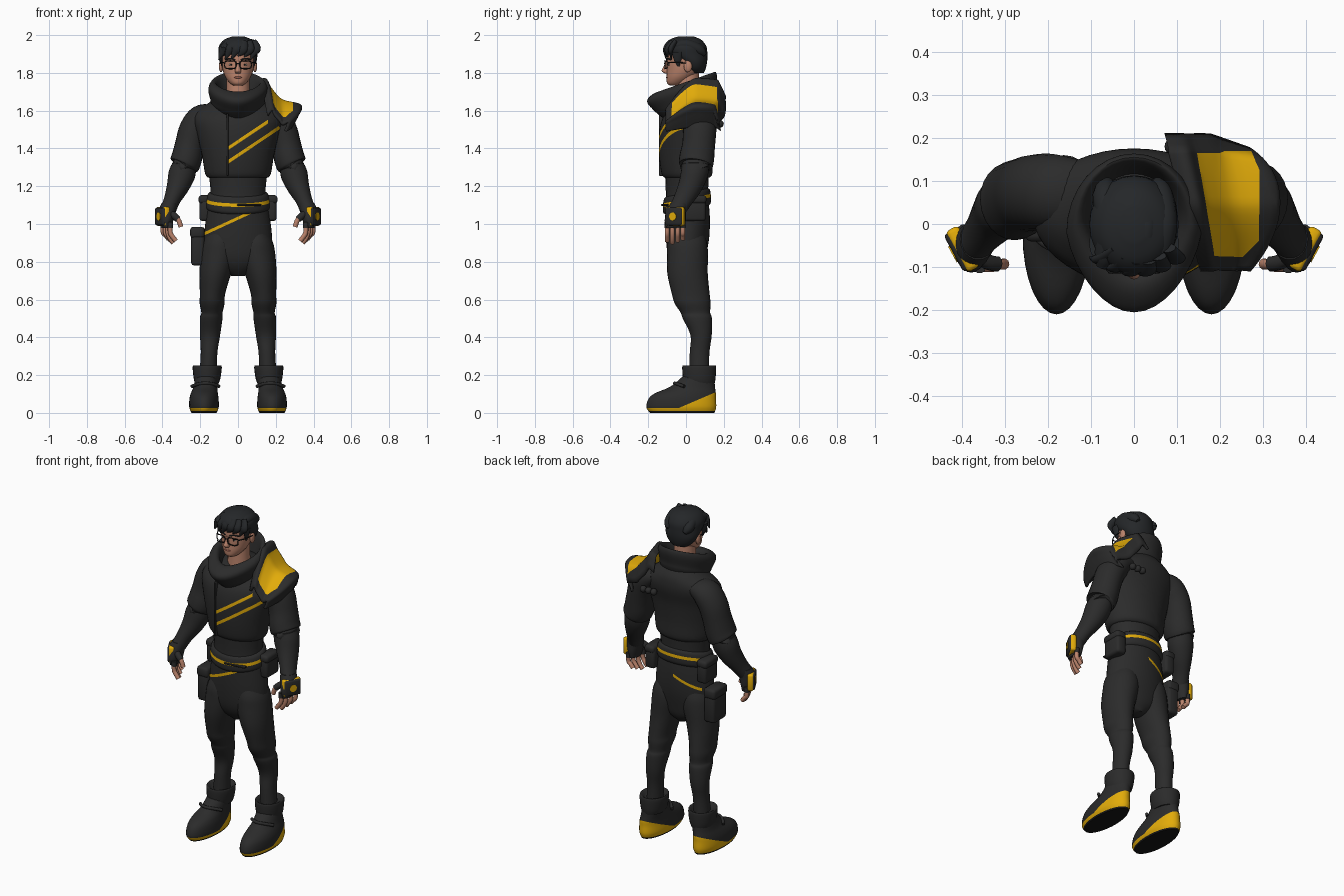
import bpy, bmesh, math
from mathutils import Vector, Matrix

if "Cube" in bpy.data.objects:
    bpy.data.objects.remove(bpy.data.objects["Cube"])


def material(name, *rgb):
    m = bpy.data.materials.new(name)
    m.use_nodes = True
    m.diffuse_color = (*rgb, 1)
    m.node_tree.nodes["Principled BSDF"].inputs["Base Color"].default_value = (*rgb, 1)
    return m


charcoal = material("charcoal cloth", .024, .024, .024)
gold = material("gold trim", .76, .41, .003)
skin = material("skin", .5, .23, .15)
hair_black = material("hair black", .018, .02, .022)
black = material("black rubber", .008, .008, .008)
lip = material("lip", .34, .12, .085)
eye_white = material("eye white", .5, .45, .4)


def finish(name, bm, mats, rule=None, cuts=(), angle=50):
    """Cut the mesh along planes, colour faces by the rule and link the object."""
    for point, normal in cuts:
        geom = bm.verts[:] + bm.edges[:] + bm.faces[:]
        bmesh.ops.bisect_plane(bm, geom=geom, plane_co=point, plane_no=normal, dist=1e-5)
    bmesh.ops.recalc_face_normals(bm, faces=bm.faces)
    if rule:
        for f in bm.faces:
            f.material_index = int(rule(f.calc_center_median()))
    me = bpy.data.meshes.new(name)
    bm.to_mesh(me)
    bm.free()
    for m in mats:
        me.materials.append(m)
    me.shade_smooth()
    me.set_sharp_from_angle(angle=math.radians(angle))
    ob = bpy.data.objects.new(name, me)
    bpy.context.collection.objects.link(ob)
    return ob


def spline(rows, steps):
    out, last = [], len(rows) - 1
    for i in range(last):
        near = [rows[min(max(i + k, 0), last)] for k in (-1, 0, 1, 2)]
        for s in range(steps):
            t = s / steps
            out.append([q + ((r - p) * t + (2 * p - 5 * q + 4 * r - u) * t * t
                             + (3 * q - p - 3 * r + u) * t ** 3) / 2
                        for p, q, r, u in zip(*near)])
    return out + [list(rows[-1])]


def loft(name, rings, mats, side=1, along=False, ref=(0, 1, 0), shear=0, point=0,
         segments=24, steps=4, rule=None, cuts=()):
    """Skin smooth elliptical rings (x, y, z, radius x, radius y), pointed at the front if asked."""
    rows = spline(rings, steps)
    bm, loops = bmesh.new(), []
    for i, (x, y, z, rx, ry) in enumerate(rows):
        a, b = Vector((1, 0, 0)), Vector((0, 1, 0))
        if along:
            t = Vector(rows[min(i + 1, len(rows) - 1)][:3]) - Vector(rows[max(i - 1, 0)][:3])
            a = Vector(ref).cross(t).normalized()
            b = t.cross(a).normalized()
        loop = []
        for k in range(segments):
            w = math.tau * k / segments
            wide = math.cos(w) * (1 - point * max(0, -math.sin(w)))
            p = Vector((x, y, z)) + a * max(rx, .001) * wide + b * max(ry, .001) * math.sin(w)
            loop.append(bm.verts.new((p.x * side, p.y, p.z + shear * p.y)))
        loops.append(loop)
    for low, high in zip(loops, loops[1:]):
        for k in range(segments):
            n = (k + 1) % segments
            bm.faces.new((low[k], low[n], high[n], high[k]))
    bm.faces.new(loops[0])
    bm.faces.new(loops[-1])
    return finish(name, bm, mats, rule, cuts)


def tube(name, points, radius, mat, **options):
    rings = [(*p, radius, radius) for p in points]
    return loft(name, rings, [mat], along=True, segments=10, **options)


def box(name, centre, size, mat, turn=0, bevel=.015):
    bm = bmesh.new()
    bmesh.ops.create_cube(bm, size=1, matrix=Matrix.Translation(centre)
                          @ Matrix.Rotation(turn, 4, "Z") @ Matrix.Diagonal((*size, 1)))
    bmesh.ops.bevel(bm, geom=bm.edges[:], offset=bevel, segments=2, affect="EDGES", profile=.5)
    return finish(name, bm, [mat])


def ball(name, centre, size, mat):
    bm = bmesh.new()
    bmesh.ops.create_uvsphere(bm, u_segments=16, v_segments=10, radius=1,
                              matrix=Matrix.Translation(centre) @ Matrix.Diagonal((*size, 1)))
    return finish(name, bm, [mat])


# Jacket with two painted chest straps: height at the middle, outer end
STRAPS, SLOPE, WIDTH = ((1.354, .22), (1.426, .16)), .67, .02


def on_strap(c):
    return c.y < 0 and any(-.05 < c.x < end and 0 < c.z - SLOPE * c.x - s < WIDTH for s, end in STRAPS)


loft("jacket", [(0, .005, 1.245, .16, .12), (0, .005, 1.27, .175, .135), (0, 0, 1.36, .19, .142),
                (0, .005, 1.47, .215, .148), (0, .022, 1.55, .235, .15), (0, .04, 1.6, .215, .135),
                (0, .05, 1.645, .15, .115), (0, .05, 1.69, .09, .08)],
     [charcoal, gold], segments=40, rule=on_strap,
     cuts=[((0, 0, s + w), (-SLOPE, 0, 1)) for s, end in STRAPS for w in (0, WIDTH)]
     + [((x, 0, 0), (1, 0, 0)) for x in (-.05, .16)])
box("jacket_placket", (-.056, -.131, 1.42), (.01, .026, .33), charcoal, bevel=.004)
loft("undershirt", [(0, .005, 1.08, .155, .115), (0, .005, 1.17, .145, .112), (0, .005, 1.3, .16, .118)], [charcoal])

# Cowl collar, pointed in front and higher at the back
loft("cowl_collar", [(0, .01, 1.595, .11, .125), (0, 0, 1.635, .14, .15), (0, -.01, 1.665, .147, .163),
                     (0, -.02, 1.71, .157, .183), (0, -.018, 1.738, .152, .18), (0, 0, 1.752, .132, .152),
                     (0, .01, 1.725, .11, .125), (0, .01, 1.62, .09, .1)],
     [charcoal], shear=.35, point=.2, segments=32)

# Trousers: the hip part carries a slanted gold strap
TILT, STRAP_Z, STRAP_W = .46, 1.022, .017
loft("trouser_hips", [(0, .005, 1.14, .15, .112), (0, .008, 1.04, .168, .118), (0, .008, .93, .18, .115),
                      (0, .005, .83, .175, .1), (0, .01, .77, .12, .08), (0, .015, .725, .035, .045)],
     [charcoal, gold], segments=36,
     rule=lambda c: 0 < c.z - TILT * c.x - STRAP_Z < STRAP_W and (c.y < 0 or abs(c.x + .085) < .075),
     cuts=[((0, 0, STRAP_Z + w), (-TILT, 0, 1)) for w in (0, STRAP_W)])
for s, word in ((1, "left"), (-1, "right")):
    loft(word + "_trouser_leg",
         [(.08, .005, 1.02, .04, .06), (.096, .006, .92, .082, .1), (.1, .008, .85, .096, .108),
          (.12, .008, .74, .084, .107), (.135, .025, .63, .067, .1), (.137, .035, .58, .066, .095),
          (.138, .05, .53, .056, .078), (.142, .06, .5, .06, .077), (.148, .08, .41, .053, .056),
          (.153, .072, .32, .044, .052), (.158, .07, .22, .045, .052)], [charcoal], side=s)

# Belt, riding higher at the back, with gold band, buckle and pouches
RISE, BAND = .2, (1.115, 1.133)
loft("belt", [(0, .005, 1.075, .158, .118), (0, .005, 1.092, .17, .127), (0, .005, 1.148, .164, .124),
              (0, .005, 1.165, .15, .113)], [charcoal, gold], segments=36, shear=RISE,
     rule=lambda c: BAND[0] < c.z - RISE * c.y < BAND[1],
     cuts=[((0, 0, z), (0, -RISE, 1)) for z in BAND])
box("belt_buckle", (.06, -.112, 1.101), (.13, .024, .009), charcoal, turn=.12, bevel=.003)
for s, word in ((1, "left"), (-1, "right")):
    box(word + "_belt_pouch", (s * .173, .045, 1.08), (.062, .12, .13), charcoal)
    box(word + "_pouch_flap", (s * .176, .045, 1.13), (.066, .126, .045), charcoal)
box("thigh_pouch", (-.213, .025, .88), (.07, .125, .2), charcoal)
box("thigh_pouch_flap", (-.215, .025, .955), (.076, .132, .06), charcoal)

# Boots with gold wedge soles and dark undersides
for s, word in ((1, "left"), (-1, "right")):
    loft(word + "_boot",
         [(.18, -.02, 0, .066, .17), (.18, -.025, .03, .078, .185), (.18, -.02, .075, .077, .178),
          (.178, -.002, .105, .071, .16), (.172, .036, .14, .063, .117), (.165, .07, .2, .06, .08)],
         [charcoal, gold, black], side=s, segments=32,
         rule=lambda c: 2 if c.z < .009 else c.z < .027 or c.z - .025 < .43 * (c.y + .04),
         cuts=[((0, 0, .009), (0, 0, 1)), ((0, 0, .027), (0, 0, 1)), ((0, -.04, .025), (0, -.43, 1))])
    loft(word + "_boot_cuff",
         [(.165, .07, .15, .06, .08), (.164, .07, .18, .07, .086), (.163, .07, .235, .077, .09),
          (.163, .07, .252, .072, .085), (.16, .07, .235, .05, .06)], [charcoal], side=s)
    tube(word + "_boot_lace", [(.245, -.01, .14), (.21, -.045, .153), (.172, -.06, .157),
                               (.135, -.045, .153), (.1, -.01, .14)], .009, charcoal, side=s)

# Arms, gloves and wrist guards
for s, word in ((1, "left"), (-1, "right")):
    loft(word + "_sleeve",
         [(.13, .075, 1.585, .05, .075), (.19, .075, 1.56, .074, .088), (.233, .073, 1.5, .078, .088),
          (.256, .067, 1.42, .077, .087), (.271, .057, 1.35, .081, .092), (.286, .052, 1.31, .078, .088),
          (.285, .052, 1.318, .05, .06)], [charcoal], side=s, along=True)
    loft(word + "_forearm",
         [(.275, .055, 1.34, .055, .07), (.295, .045, 1.27, .071, .072), (.318, .022, 1.2, .06, .064),
          (.348, -.015, 1.13, .044, .052), (.368, -.043, 1.08, .042, .046)], [charcoal], side=s, along=True)
    loft(word + "_glove",
         [(.362, -.035, 1.11, .042, .048), (.375, -.05, 1.07, .045, .052), (.378, -.057, 1.02, .036, .056),
          (.376, -.057, .98, .022, .048)], [charcoal], side=s)
    for i, finger in enumerate(("index", "middle", "ring", "little")):
        y = -.1 + .028 * i
        x = .378 + .45 * (y + .057)
        tip = .9 + .01 * abs(i - 1)
        tube(f"{word}_{finger}_finger", [(x, y, 1), (x, y, .955), (x - .014, y, tip + .02), (x - .03, y, tip)],
             .0125, skin, side=s)
        tube(f"{word}_{finger}_glove_finger", [(x, y, 1.01), (x, y, .98)], .015, charcoal, side=s)
    tube(word + "_thumb", [(.35, -.085, 1.045), (.318, -.093, 1.025), (.302, -.093, .985)], .013, skin, side=s)
    tube(word + "_glove_thumb", [(.365, -.07, 1.06), (.34, -.088, 1.045), (.318, -.093, 1.025)],
         .018, charcoal, side=s)
    turn, out = -s * .5, Vector((s * .88, -.48, 0))
    guard = Vector((s * .398, -.058, 1.04))
    box(word + "_guard_rim", guard, (.034, .108, .1), gold, turn, bevel=.01)
    box(word + "_guard_plate", guard + out * .006, (.036, .1, .094), charcoal, turn, bevel=.01)
    loft(word + "_guard_stud", [(*(guard + out * d), .021, .021) for d in (.01, .027)],
         [gold], along=True, ref=(0, 0, 1), steps=1)

# Flared shoulder pad with an inlaid gold panel, dipping towards the front
profile = spline([(.115, 1.75), (.145, 1.765), (.17, 1.72), (.23, 1.655), (.328, 1.628),
                  (.318, 1.585), (.28, 1.515)], 5)
bm, columns, ACROSS = bmesh.new(), [], 24
for x, z in profile:
    column = []
    for j in range(ACROSS + 1):
        v = 2 * j / ACROSS - 1
        inner = max(0, .328 - x)
        if v < 0:
            droop = (.09 + .4 * inner) * abs(v) ** 1.4
        else:
            droop = .015 * v * v + .3 * max(0, v - .75)
        droop *= 1 - max(0, 1.628 - z) * 7
        flare = max(0, x - .2)
        column.append(bm.verts.new((x - .5 * flare * v * v - .2 * v * inner,
                                    .05 + v * .155 - .25 * flare * max(0, v) ** 2, z - droop)))
    columns.append(column)
for c, d in zip(columns, columns[1:]):
    for j in range(ACROSS):
        bm.faces.new((c[j], c[j + 1], d[j + 1], d[j]))
# Each panel edge: a point on it and the direction leading out of the panel
edges = [(Vector(p), Vector(n)) for p, n in (
    ((.16, .05, 0), (-1, -.17, 0)), ((.29, 0, 0), (1, 0, 0)), ((.2, -.072, 0), (0, -1, 0)),
    ((.2, .163, 0), (0, 1, 0)), ((.275, -.05, 0), (1, -1, 0)), ((.282, .14, 0), (1, .5, 0)))]
pad = finish("shoulder_pad", bm, [charcoal, gold], cuts=edges, angle=70,
             rule=lambda c: c.z > 1.558 and all((c - p).dot(n) < 0 for p, n in edges))
solid = pad.modifiers.new("thickness", "SOLIDIFY")
solid.thickness, solid.offset = .014, 0
for i in range(3):
    ball(f"shoulder_clasp_{i + 1}", (.09 + .035 * i, .18, 1.53), (.019, .02, .02), charcoal)

# Head and face
loft("neck", [(0, .015, 1.6, .07, .07), (0, .01, 1.7, .062, .062), (0, .01, 1.8, .06, .06)], [skin])
loft("head", [(0, -.06, 1.732, .022, .024), (0, -.05, 1.745, .042, .05), (0, -.03, 1.775, .066, .073),
              (0, -.012, 1.81, .08, .09), (0, -.004, 1.85, .087, .098), (0, 0, 1.9, .09, .1),
              (0, 0, 1.95, .075, .085), (0, 0, 1.975, .03, .04)], [skin])
loft("nose", [(0, -.098, 1.862, .008, .008), (0, -.106, 1.835, .01, .012), (0, -.111, 1.81, .016, .018),
              (0, -.103, 1.797, .012, .008)], [skin], segments=12)
ball("mouth", (0, -.099, 1.776), (.022, .006, .006), lip)
for s, word in ((1, "left"), (-1, "right")):
    ball(word + "_ear", (s * .09, .01, 1.835), (.011, .022, .032), skin)
    ball(word + "_eye", (s * .036, -.089, 1.843), (.013, .005, .005), eye_white)
    ball(word + "_iris", (s * .036, -.092, 1.843), (.006, .005, .005), black)
    tube(word + "_eyebrow", [(.015, -.102, 1.868), (.04, -.097, 1.876), (.066, -.08, 1.87)], .004, hair_black, side=s)
    # Spectacle rim and arm
    rim = [(.04 + .031 * math.copysign(abs(math.cos(w)) ** .6, math.cos(w)), -.112 + .012 * (math.cos(w) > .5),
            1.843 + .021 * math.copysign(abs(math.sin(w)) ** .6, math.sin(w)))
           for w in (math.tau * k / 16 for k in range(17))]
    tube(word + "_spectacle_rim", rim, .003, black, side=s, steps=2)
    tube(word + "_spectacle_arm", [(.07, -.1, 1.853), (.09, -.06, 1.855), (.096, .015, 1.852)],
         .003, black, side=s, ref=(0, 0, 1))
tube("spectacle_bridge", [(-.011, -.113, 1.85), (.011, -.113, 1.85)], .003, black)

# Hair cap, swept crown locks and fringe
loft("hair_cap", [(0, .05, 1.8, .055, .045), (0, .045, 1.825, .082, .06), (0, .035, 1.86, .098, .077),
                  (0, .006, 1.9, .103, .107), (0, -.004, 1.94, .101, .112), (0, -.004, 1.975, .075, .085),
                  (0, 0, 1.993, .03, .04)], [hair_black])
for i in range(4):
    x = -.066 + .042 * i
    top = 1.972 - abs(x) * .35
    loft(f"crown_lock_{i + 1}", [(x - .01, -.1, 1.925, .012, .012), (x, -.07, top - .015, .026, .026),
                                (x + .01, 0, top, .028, .03), (x, .07, top - .03, .03, .03),
                                (x * .9, .1, 1.895, .012, .012)],
         [hair_black], along=True, ref=(1, 0, 0), segments=12)
for i in range(6):
    x = -.085 + .034 * i
    back = 4 * x * x
    tip = 1.87 + .5 * max(0, .05 - abs(x - .03))
    loft(f"fringe_lock_{i + 1}", [(x * .7 + .02, -.085 + back, 1.965, .02, .012), (x + .012, -.108 + back, 1.93, .024, .014),
                                 (x, -.11 + back, 1.908, .018, .01), (x - .018, -.106 + back, tip, .002, .002)],
         [hair_black], along=True, segments=12)
for s, word in ((1, "left"), (-1, "right")):
    loft(word + "_sideburn", [(.092, -.045, 1.91, .012, .03), (.09, -.045, 1.87, .008, .02),
                              (.085, -.04, 1.835, .002, .006)], [hair_black], side=s, segments=12)
